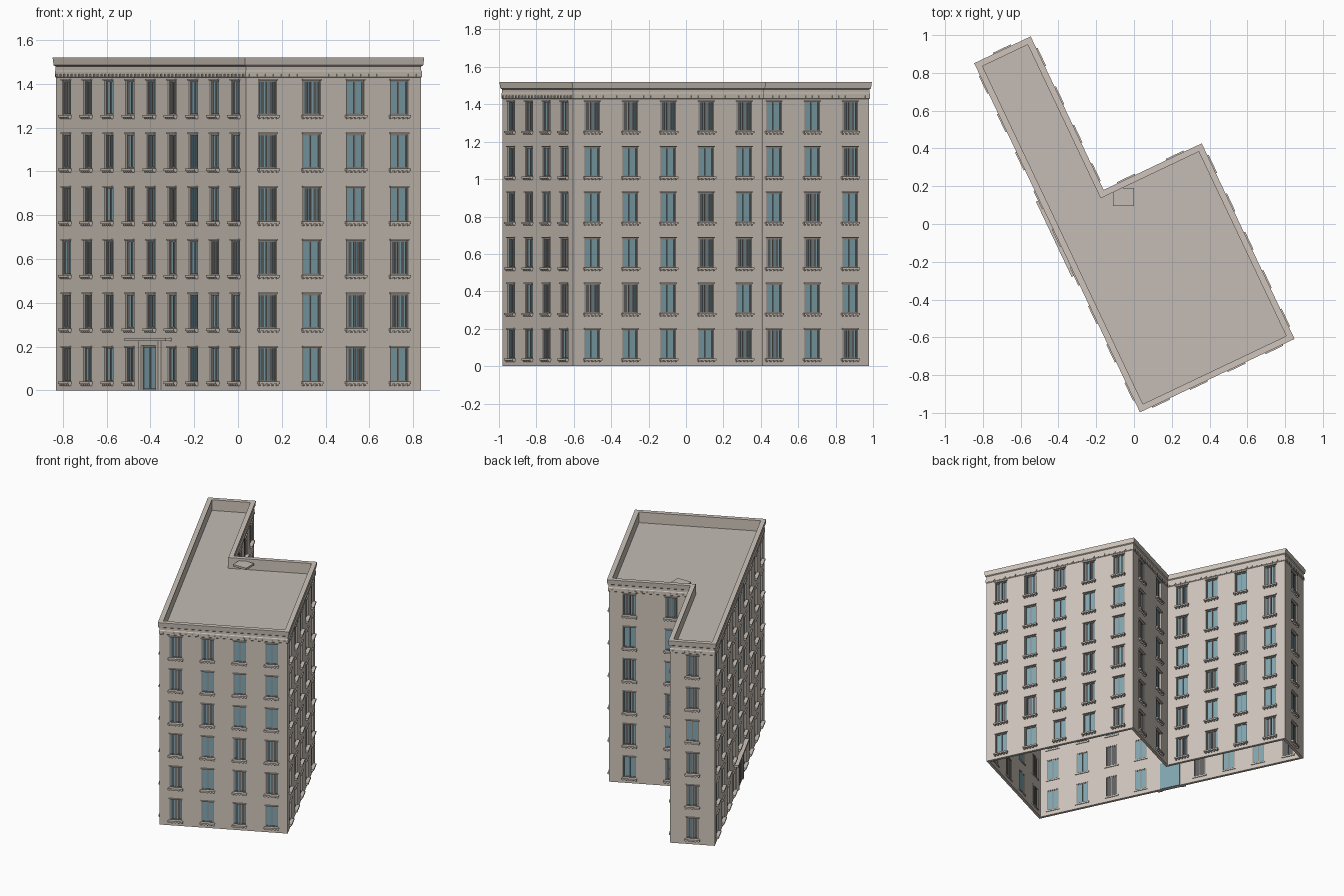
import bpy, bmesh, math, random
from mathutils import Vector, Matrix

if "Cube" in bpy.data.objects:
    bpy.data.objects.remove(bpy.data.objects["Cube"])

random.seed(4)
PLACE = Matrix.Translation((0.033, -0.993, 0)) @ Matrix.Rotation(math.radians(25.4), 4, 'Z')
FOOT = [(0, 0), (.9, 0), (.9, 1.14), (.325, 1.14), (.325, 2.04), (0, 2.04)]
COLUMNS = [4, 5, 2, 4, 1, 9]
FLOORS = [0.04 + 0.2435 * k for k in range(6)]
WIN_W, WIN_H = 0.088, 0.157
PARAPET = 1.52


def material(name, rgb):
    m = bpy.data.materials.new(name)
    m.diffuse_color = (*rgb, 1)
    m.use_nodes = True
    m.node_tree.nodes["Principled BSDF"].inputs["Base Color"].default_value = m.diffuse_color
    return m


STONE = material("stone", (.62, .56, .50))
ROOF = material("roofing", (.55, .50, .46))
FRAME = material("frame", (.27, .25, .23))
GLASS = material("glass", (.22, .38, .44))
DARK = material("curtain", (.12, .12, .12))


def offset(d):
    """Footprint moved outward by d with mitred corners."""
    pts, out = [Vector(p) for p in FOOT], []
    for i, p in enumerate(pts):
        a = (p - pts[i - 1]).normalized()
        b = (pts[(i + 1) % len(pts)] - p).normalized()
        out.append(p + d * Vector((a.y + b.y, -a.x - b.x)))
    return out


def finish(bm, name, mat, recalc=True):
    if recalc:
        bmesh.ops.recalc_face_normals(bm, faces=bm.faces)
    bm.transform(PLACE)
    me = bpy.data.meshes.new(name)
    bm.to_mesh(me)
    bm.free()
    me.materials.append(mat)
    ob = bpy.data.objects.new(name, me)
    bpy.context.collection.objects.link(ob)
    return ob


class Wall:
    """Local frame of a wall: s along it, z up, n outward."""
    def __init__(self, p, q, cols):
        self.p, self.d = p, (q - p).normalized()
        self.n = Vector((self.d.y, -self.d.x))
        self.len = (q - p).length
        self.centres = [self.len * (i + .5) / cols for i in range(cols)]

    def at(self, s, z, n=0):
        v = self.p + self.d * s + self.n * n
        return Vector((v.x, v.y, z))

    def box(self, bm, s0, s1, z0, z1, n0, n1):
        v = [bm.verts.new(self.at(s, z, n)) for n in (n0, n1) for z in (z0, z1) for s in (s0, s1)]
        for f in ((0, 2, 3, 1), (4, 5, 7, 6), (0, 1, 5, 4), (2, 6, 7, 3), (0, 4, 6, 2), (1, 3, 7, 5)):
            bm.faces.new([v[k] for k in f])


base = offset(-.008)
walls = [Wall(base[i], base[(i + 1) % 6], COLUMNS[i]) for i in range(6)]
entrance = walls[5]


def is_door(w, col, row):
    return w is entrance and col == 4 and row == 0


# Outer walls: a grid of faces with window holes, thickened inward
bm = bmesh.new()
zs = [0] + [z for f in FLOORS for z in (f, f + WIN_H)] + [1.5]
for w in walls:
    ss = [0] + [s for c in w.centres for s in (c - WIN_W / 2, c + WIN_W / 2)] + [w.len]
    for i in range(len(ss) - 1):
        for j in range(len(zs) - 1):
            if i % 2 and j % 2 and not is_door(w, i // 2, j // 2):
                continue
            bm.faces.new([bm.verts.new(w.at(ss[a], zs[b]))
                          for a, b in ((i, j), (i + 1, j), (i + 1, j + 1), (i, j + 1))])
bmesh.ops.remove_doubles(bm, verts=bm.verts, dist=1e-4)
shell = finish(bm, "outer_walls", STONE, recalc=False)
mod = shell.modifiers.new("thickness", 'SOLIDIFY')
mod.thickness, mod.offset, mod.use_even_offset = .02, -1, True

# Windows: frames, panes, curtains, sills and lintels
frames, panes, shades, trims = (bmesh.new() for _ in range(4))
for w in walls:
    for col, c in enumerate(w.centres):
        for row, z in enumerate(FLOORS):
            if is_door(w, col, row):
                continue
            h, top, t = WIN_W / 2, z + WIN_H, .006
            for s in (c - h, c + h - t, c - t / 2):
                w.box(frames, s, s + t, z, top, -.018, -.007)
            for b in (z, top - t):
                w.box(frames, c - h, c + h, b, b + t, -.018, -.007)
            drawn = random.random() < .45
            w.box(shades if drawn else panes, c - h, c + h, z, top, -.016, -.013)
            if drawn:
                for k in range(-3, 4, 2):
                    w.box(panes, c + k * .011 - .003, c + k * .011 + .003, z + t, top - t, -.014, -.011)
            w.box(trims, c - .052, c + .052, z - .011, z, -.025, .018)
            w.box(trims, c - .048, c + .048, top, top + .007, -.001, .008)
            for k in range(-2, 3):
                w.box(trims, c + k * .022 - .004, c + k * .022 + .004, z - .019, z - .011, -.001, .012)
finish(frames, "window_frames", FRAME)
finish(panes, "window_panes", GLASS)
finish(shades, "drawn_curtains", DARK)
finish(trims, "sills_and_lintels", STONE)

# Entrance: glazed double door, pilasters and canopy
c = entrance.len / 2
bm = bmesh.new()
for s in (-.105, .075):
    entrance.box(bm, c + s, c + s + .03, 0, .215, -.001, .014)
entrance.box(bm, c - .105, c + .105, .205, .225, -.001, .014)
entrance.box(bm, c - .22, c + .22, .225, .24, -.001, .03)
finish(bm, "entrance_surround", STONE)
bm = bmesh.new()
entrance.box(bm, c - .075, c + .075, 0, .205, -.025, .003)
finish(bm, "entrance_glass", GLASS)
bm = bmesh.new()
for s in (-.075, -.004, .067):
    entrance.box(bm, c + s, c + s + .008, 0, .205, 0, .006)
for z in (0, .197):
    entrance.box(bm, c - .075, c + .075, z, z + .01, 0, .006)
finish(bm, "entrance_door_frame", FRAME)

# Cornice and parapet: profile swept round the footprint
profile = [(-.009, 1.428), (-.004, 1.432), (-.004, 1.457), (-.007, 1.462), (-.007, 1.48), (0, 1.485),
           (.003, 1.515), (.003, PARAPET), (-.03, PARAPET), (-.03, 1.428)]
bm = bmesh.new()
rings = [[bm.verts.new((p.x, p.y, z)) for p in offset(d)] for d, z in profile]
for k, ring in enumerate(rings):
    prev = rings[k - 1]
    for i in range(6):
        j = (i + 1) % 6
        bm.faces.new((prev[i], prev[j], ring[j], ring[i]))
finish(bm, "cornice_and_parapet", STONE)

# Dentils below the cornice
bm = bmesh.new()
for w in walls:
    n = round(w.len / .04)
    for k in range(n):
        s = w.len * (k + .5) / n
        w.box(bm, s - .006, s + .006, 1.434, 1.446, -.001, .008)
finish(bm, "dentils", STONE)

# Flat roof and its hatch plate
bm = bmesh.new()
bm.faces.new([bm.verts.new((p.x, p.y, 1.44)) for p in offset(-.027)])
finish(bm, "flat_roof", ROOF)
bm = bmesh.new()
bmesh.ops.create_cube(bm, size=1, matrix=PLACE.inverted() @ Matrix.Translation((-.055, .143, 1.495))
                      @ Matrix.Diagonal((.11, .095, .015, 1)))
finish(bm, "roof_hatch", ROOF)
